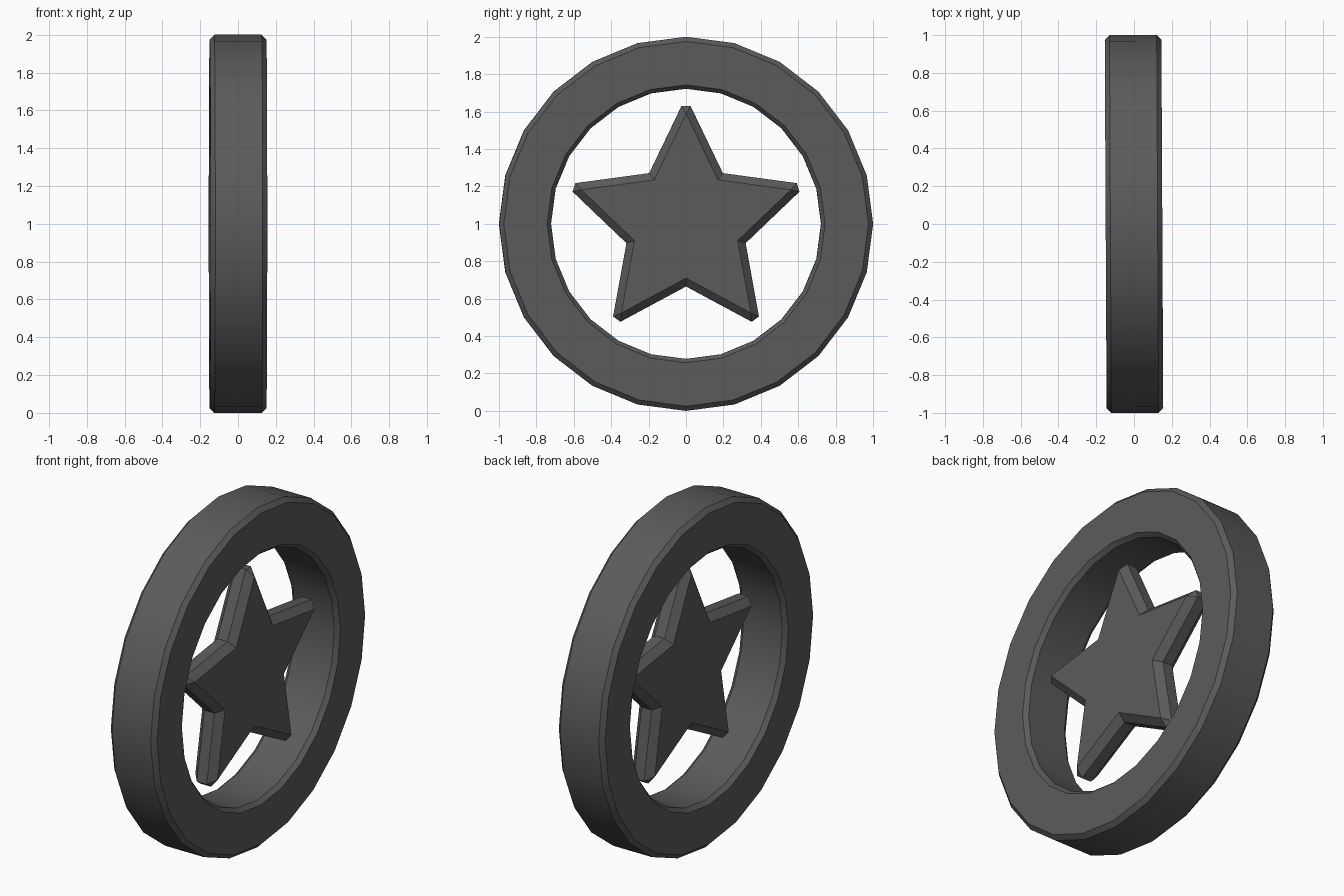
import bpy, math

if "Cube" in bpy.data.objects:
    bpy.data.objects.remove(bpy.data.objects["Cube"])

TILT = 0.005  # very slight turn about z

# Dark grey finish shared by both parts
dark = bpy.data.materials.new("dark_grey")
dark.diffuse_color = (0.105, 0.105, 0.105, 1)
dark.use_nodes = True
dark.node_tree.nodes["Principled BSDF"].inputs["Base Color"].default_value = dark.diffuse_color


def make_object(name, verts, faces):
    mesh = bpy.data.meshes.new(name)
    mesh.from_pydata(verts, [], faces)
    mesh.materials.append(dark)
    obj = bpy.data.objects.new(name, mesh)
    bpy.context.collection.objects.link(obj)
    obj.location.z = 1
    obj.rotation_euler.z = TILT
    bpy.ops.object.select_all(action='DESELECT')
    obj.select_set(True)
    bpy.context.view_layer.objects.active = obj
    bpy.ops.object.mode_set(mode='EDIT')
    bpy.ops.mesh.select_all(action='SELECT')
    bpy.ops.mesh.delete_loose()
    bpy.ops.mesh.select_all(action='SELECT')
    bpy.ops.mesh.normals_make_consistent(inside=False)
    bpy.ops.object.mode_set(mode='OBJECT')
    return obj


# Outer ring: chamfered rectangular section turned around x in 24 steps
N = 24
profile = [(-0.125, 1.0), (0.125, 1.0), (0.15, 0.975), (0.15, 0.743),
           (0.125, 0.722), (-0.125, 0.722), (-0.15, 0.743), (-0.15, 0.975)]
P = len(profile)
verts = [(x, r * math.sin(2 * math.pi * i / N), r * math.cos(2 * math.pi * i / N))
         for i in range(N) for x, r in profile]
faces = [(i * P + j, i * P + (j + 1) % P,
          (i + 1) % N * P + (j + 1) % P, (i + 1) % N * P + j)
         for i in range(N) for j in range(P)]
make_object("outer_ring", verts, faces)
bpy.ops.object.shade_smooth_by_angle(angle=math.radians(30))

# Star: blunt-tipped rim band with chamfers to a smaller sharp star on both faces
TIP, INNER, CUT, K = 0.68, 0.335, 0.63, 0.866


def turn(y, z, a):
    return (y * math.cos(a) + z * math.sin(a), z * math.cos(a) - y * math.sin(a))


notch = turn(0, INNER, math.radians(36))
half = notch[0] * (TIP - CUT) / (TIP - notch[1])  # half width of the blunt tip
rim, face = [], []
for i in range(5):
    a = math.radians(72 * i)
    rim += [turn(-half, CUT, a), turn(half, CUT, a), turn(*notch, a)]
    tip, dip = turn(0, TIP * K, a), turn(notch[0] * K, notch[1] * K, a)
    face += [tip, tip, dip]  # the tip is shared by both blunt corners

CENTRE, RIM_HALF, HALF = 0.035, 0.032, 0.072
loops = [(face, -HALF), (rim, -RIM_HALF), (rim, RIM_HALF), (face, HALF)]
verts = [(CENTRE + x, y, z) for loop, x in loops for y, z in loop]
M = len(rim)
faces = [(l * M + j, l * M + (j + 1) % M, (l + 1) * M + (j + 1) % M, (l + 1) * M + j)
         for l in range(3) for j in range(M)]
faces += [tuple(range(M)), tuple(range(3 * M, 4 * M))]


def canonical(i):
    # merge the doubled tip points of the face loops
    return i - 1 if (i // M in (0, 3) and i % 3 == 1) else i


make_object("star", verts,
            [tuple(dict.fromkeys(canonical(i) for i in fc)) for fc in faces])
